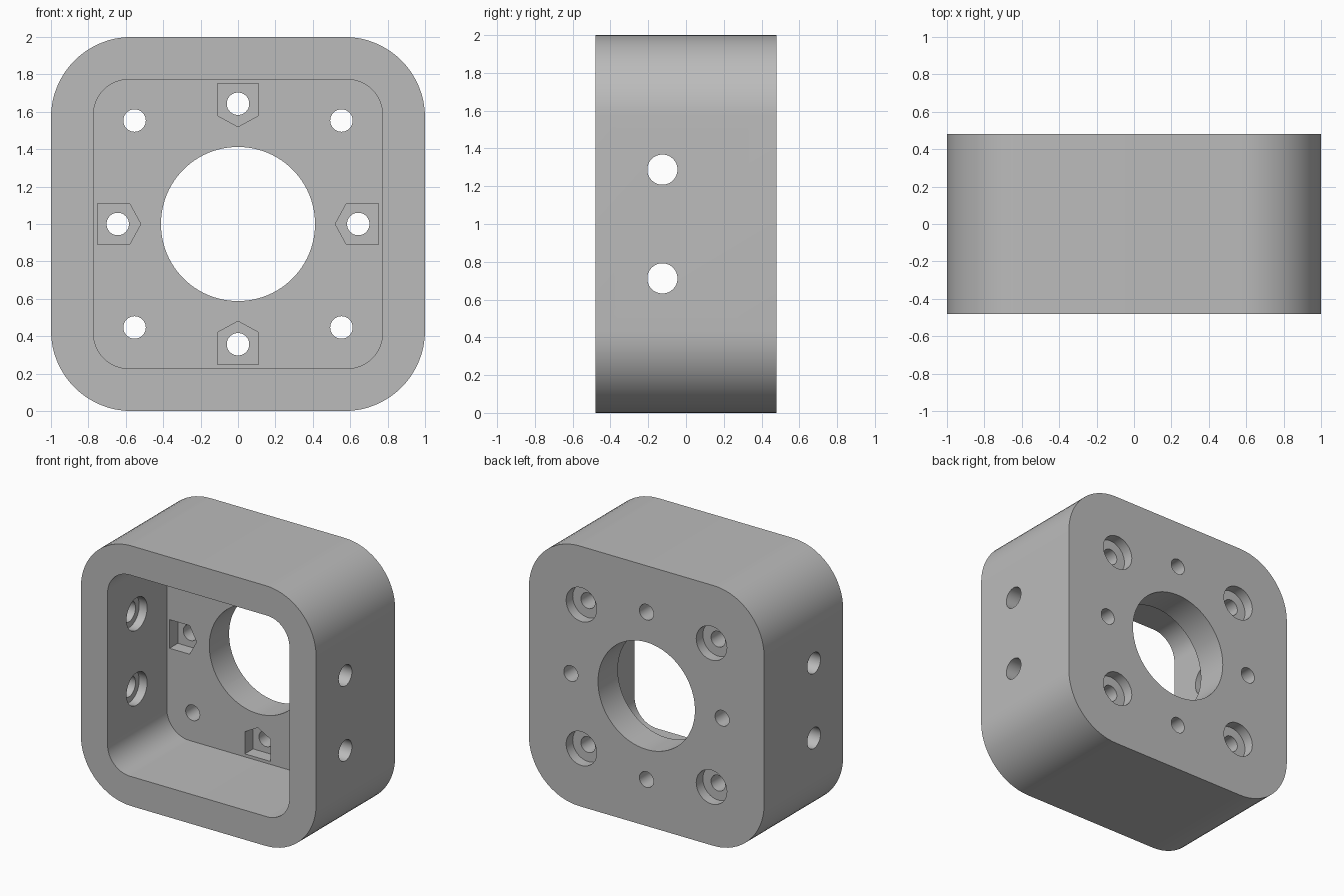
import bpy
import bmesh
from math import cos, sin, pi, radians
from mathutils import Matrix, Vector

if "Cube" in bpy.data.objects:
    bpy.data.objects.remove(bpy.data.objects["Cube"], do_unlink=True)

MID = 1.0            # height of the centre
BACK = 0.48          # half depth
FLOOR = 0.24         # pocket floor
SIDES = 48

grey = bpy.data.materials.new("plain grey")
grey.use_nodes = True
colour = (0.5, 0.5, 0.5, 1)
grey.diffuse_color = colour
grey.node_tree.nodes["Principled BSDF"].inputs["Base Color"].default_value = colour


def circle(radius, u=0, v=0, n=SIDES):
    return [(u + radius * cos(2 * pi * i / n), v + radius * sin(2 * pi * i / n)) for i in range(n)]


def rounded_square(half, radius, n=16):
    points = []
    for quarter in range(4):
        start = quarter * pi / 2
        mid = start + pi / 4
        c = (half - radius) * 2 ** 0.5
        for i in range(n + 1):
            a = start + i * pi / 2 / n
            points.append((c * cos(mid) + radius * cos(a), c * sin(mid) + radius * sin(a)))
    return points


def prism(bm, outline, start, end, axis="Y"):
    """Extrude an outline along y (outline in x, z) or x (outline in y, z)."""
    def place(u, v, d):
        return (u, d, MID + v) if axis == "Y" else (d, u, MID + v)
    rings = [[bm.verts.new(place(u, v, d)) for u, v in outline] for d in (start, end)]
    bm.faces.new(rings[0])
    bm.faces.new(rings[1])
    n = len(outline)
    for i in range(n):
        j = (i + 1) % n
        bm.faces.new((rings[0][i], rings[0][j], rings[1][j], rings[1][i]))


def make_object(name, bm):
    bmesh.ops.recalc_face_normals(bm, faces=bm.faces)
    mesh = bpy.data.meshes.new(name)
    bm.to_mesh(mesh)
    bm.free()
    mesh.materials.append(grey)
    obj = bpy.data.objects.new(name, mesh)
    bpy.context.collection.objects.link(obj)
    return obj


# Solid rounded block
bm = bmesh.new()
prism(bm, rounded_square(1.0, 0.43), -BACK, BACK)
housing = make_object("housing", bm)

# Front pocket
pocket = bmesh.new()
prism(pocket, rounded_square(0.773, 0.19), -0.6, FLOOR)

# Centre bore and screw holes through the back plate
bores = bmesh.new()
prism(bores, circle(0.412, n=96), 0.1, 0.6)
for sx in (-1, 1):
    for sz in (-1, 1):
        prism(bores, circle(0.06, sx * 0.553, sz * 0.553), 0.1, 0.6)
for i in range(4):
    a = i * pi / 2
    prism(bores, circle(0.06, 0.643 * cos(a), 0.643 * sin(a)), 0.1, 0.6)

# Side wall holes
for sx in (-1, 1):
    for sz in (-1, 1):
        prism(bores, circle(0.08, -0.125, sz * 0.288), sx * 0.7, sx * 1.1, "X")

# Wider recesses for screw heads, and pointed nut recesses in the floor
recesses = bmesh.new()
for sx in (-1, 1):
    for sz in (-1, 1):
        prism(recesses, circle(0.13, sx * 0.553, sz * 0.553), BACK - 0.08, 0.6)
        prism(recesses, circle(0.125, -0.125, sz * 0.288), sx * 0.7, sx * 0.84, "X")
nut = [(0.75, -0.11), (0.75, 0.11), (0.58, 0.11), (0.52, 0), (0.58, -0.11)]
for i in range(4):
    c, s = cos(i * pi / 2), sin(i * pi / 2)
    prism(recesses, [(u * c - v * s, u * s + v * c) for u, v in nut], 0.1, FLOOR + 0.1)

# Cut everything, apply and drop the cutters
cutters = [make_object(name, b) for name, b in
           (("pocket_cutter", pocket), ("recess_cutter", recesses), ("bore_cutter", bores))]
for cutter in cutters:
    cutter.hide_render = True
    cut = housing.modifiers.new(cutter.name, "BOOLEAN")
    cut.operation = "DIFFERENCE"
    cut.solver = "EXACT"
    cut.object = cutter
bpy.ops.object.select_all(action="DESELECT")
housing.select_set(True)
bpy.context.view_layer.objects.active = housing
for cutter in cutters:
    bpy.ops.object.modifier_apply(modifier=cutter.name)
    bpy.data.objects.remove(cutter, do_unlink=True)

# Smooth round walls, crisp rims
bpy.ops.object.shade_smooth_by_angle(angle=radians(30))
